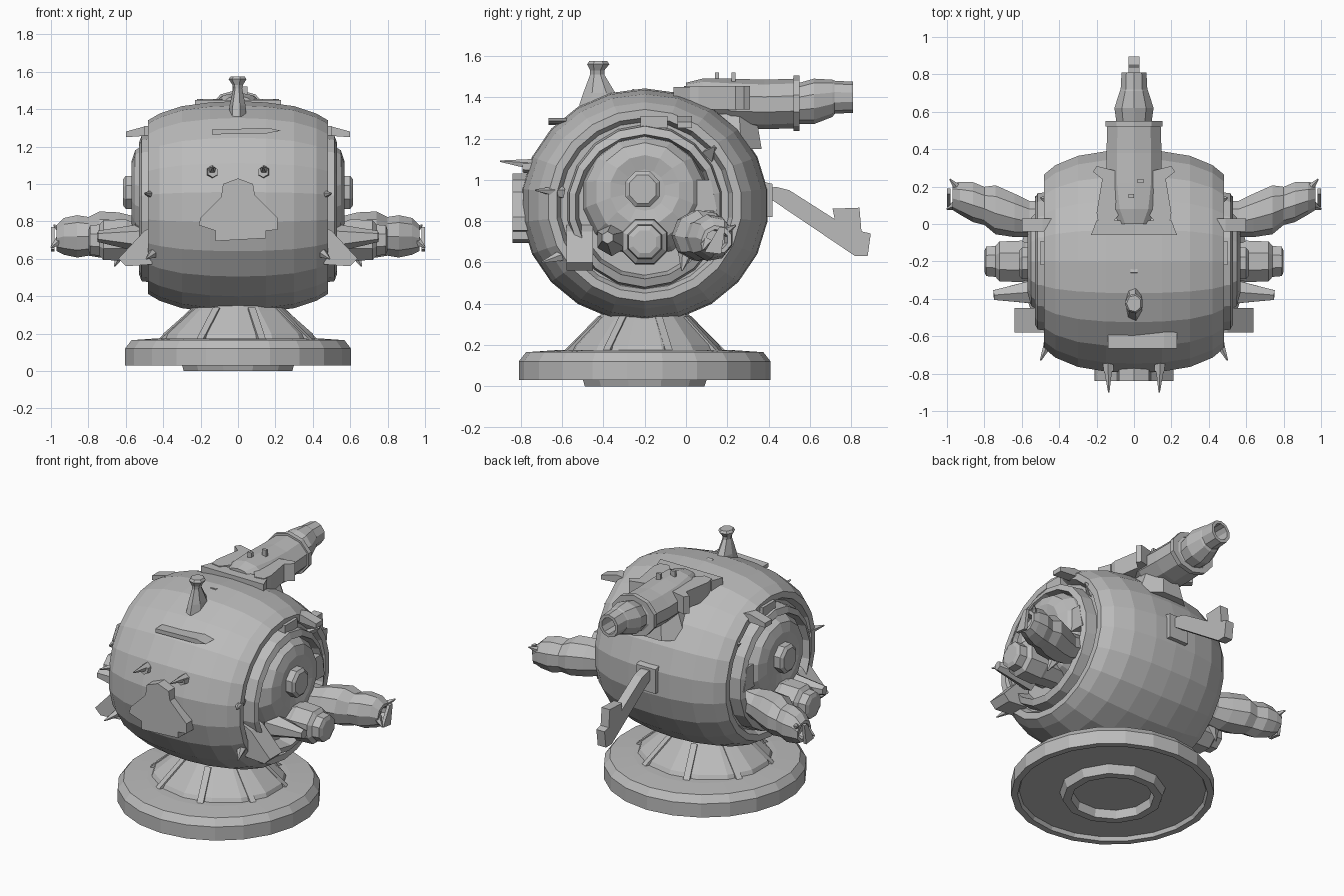
import bpy, bmesh, math
from mathutils import Vector

grey = bpy.data.materials.new("plain_grey")
grey.diffuse_color = (0.5, 0.5, 0.5, 1)


def finish(name, bm):
    bmesh.ops.recalc_face_normals(bm, faces=bm.faces)
    me = bpy.data.meshes.new(name)
    bm.to_mesh(me)
    bm.free()
    me.materials.append(grey)
    ob = bpy.data.objects.new(name, me)
    bpy.context.collection.objects.link(ob)
    return ob


def loft(name, axis, rings, n=10, mirror=False, closed=False):
    """Rings (x, y, z, ru, rv) square to the axis, joined into a skin."""
    u, v = {"x": ("y", "z"), "y": ("x", "z"), "z": ("x", "y")}[axis]
    unit = {"x": Vector((1, 0, 0)), "y": Vector((0, 1, 0)), "z": Vector((0, 0, 1))}
    for s in ((1, -1) if mirror else (1,)):
        bm = bmesh.new()
        loops = []
        for x, y, z, ru, rv in rings:
            loop = []
            for i in range(n):
                a = 2 * math.pi * (i + 0.5) / n
                p = Vector((x, y, z)) + unit[u] * ru * math.cos(a) + unit[v] * rv * math.sin(a)
                p.x *= s
                loop.append(bm.verts.new(p))
            loops.append(loop)
        pairs = list(zip(loops, loops[1:]))
        if closed:
            pairs.append((loops[-1], loops[0]))
        else:
            bm.faces.new(loops[0])
            bm.faces.new(loops[-1])
        for a, b in pairs:
            for i in range(n):
                j = (i + 1) % n
                bm.faces.new((a[i], a[j], b[j], b[i]))
        finish(name + ("_left" if s < 0 else ""), bm)


def slab(name, outline, axis, lo, hi, mirror=False):
    """2D outline pushed out along one axis between lo and hi."""
    def place(p, d):
        return {"x": (d, p[0], p[1]), "y": (p[0], d, p[1]), "z": (p[0], p[1], d)}[axis]
    for s in ((1, -1) if mirror else (1,)):
        bm = bmesh.new()
        a, b = [[bm.verts.new((s * c[0], c[1], c[2])) for c in (place(p, d) for p in outline)]
                for d in (lo, hi)]
        bm.faces.new(a)
        bm.faces.new(b)
        for i in range(len(a)):
            j = (i + 1) % len(a)
            bm.faces.new((a[i], a[j], b[j], b[i]))
        finish(name + ("_left" if s < 0 else ""), bm)


def spike(name, base, tip, r, n=5, r2=0.004):
    """Tapered point from base to tip, on both sides."""
    for s in (1, -1):
        a, b = (Vector((s * p[0], p[1], p[2])) for p in (base, tip))
        bm = bmesh.new()
        bmesh.ops.create_cone(bm, cap_ends=True, segments=n, radius1=r, radius2=r2, depth=(b - a).length)
        rot = (b - a).to_track_quat("Z", "Y")
        for vert in bm.verts:
            vert.co = rot @ vert.co + (a + b) / 2
        finish(name + ("_left" if s < 0 else ""), bm)


CY = -0.2
# barrel-shaped body turned about the x axis, with recessed ends
half = [(0.0, 0.6, 0.567), (0.15, 0.595, 0.56), (0.3, 0.57, 0.54), (0.42, 0.52, 0.50),
        (0.48, 0.47, 0.465), (0.48, 0.43, 0.425), (0.44, 0.41, 0.405)]
prof = [(-x, a, b) for x, a, b in reversed(half[1:])] + half
loft("body", "x", [(x, CY, 0.876, a, b) for x, a, b in prof], 22)

# side rings and stepped hub
loft("side_ring", "x", [(0.43, CY, 0.87, 0.38, 0.40), (0.515, CY, 0.87, 0.37, 0.39),
     (0.53, CY, 0.87, 0.34, 0.35), (0.43, CY, 0.87, 0.32, 0.33)], 18, True, True)
loft("side_disc", "x", [(0.42, CY, 0.92, 0.31, 0.30), (0.50, CY, 0.93, 0.29, 0.28),
     (0.55, CY, 0.94, 0.24, 0.24), (0.57, CY, 0.95, 0.17, 0.17), (0.555, CY, 0.95, 0.10, 0.10)], 14, True)
loft("hub", "x", [(0.53, -0.21, 0.955, 0.09, 0.095), (0.60, -0.21, 0.955, 0.09, 0.095),
     (0.615, -0.21, 0.955, 0.07, 0.075)], 8, True)

# short side barrel
loft("side_barrel", "x", [(0.45, -0.2, 0.70, 0.10, 0.10), (0.58, -0.2, 0.70, 0.11, 0.11),
     (0.60, -0.2, 0.70, 0.12, 0.12), (0.72, -0.2, 0.70, 0.115, 0.115), (0.74, -0.2, 0.70, 0.09, 0.09),
     (0.79, -0.2, 0.70, 0.085, 0.085), (0.80, -0.2, 0.70, 0.06, 0.06)], 8, True)
# long arm with an open cuff
loft("arm", "x", [(0.42, 0.03, 0.76, 0.09, 0.08), (0.56, 0.03, 0.73, 0.10, 0.10),
     (0.64, 0.05, 0.73, 0.12, 0.12), (0.74, 0.08, 0.73, 0.135, 0.125), (0.80, 0.10, 0.72, 0.105, 0.105),
     (0.86, 0.12, 0.72, 0.11, 0.115), (0.93, 0.14, 0.72, 0.09, 0.10), (0.97, 0.15, 0.71, 0.075, 0.07),
     (0.97, 0.15, 0.71, 0.055, 0.05), (0.92, 0.14, 0.71, 0.05, 0.045)], 9, True)
spike("claw_top", (0.94, 0.19, 0.75), (0.985, 0.24, 0.78), 0.025)
spike("claw_front", (0.95, 0.10, 0.70), (1.0, 0.08, 0.66), 0.03)
slab("claw_plate", [(0.09, 0.65), (0.17, 0.64), (0.19, 0.77), (0.16, 0.77)], "x", 0.98, 1.0, True)
spike("arm_spur", (0.62, 0.0, 0.65), (0.66, -0.02, 0.56), 0.04)

# lower front fin, side point and upper tab
slab("side_fin", [(0.44, 0.78), (0.50, 0.75), (0.64, 0.60), (0.60, 0.56), (0.46, 0.57)],
     "y", -0.58, -0.45, True)
spike("side_point", (0.5, -0.36, 0.71), (0.75, -0.38, 0.72), 0.08, 6, 0.03)
slab("upper_tab", [(0.40, 1.30), (0.49, 1.31), (0.60, 1.28), (0.60, 1.25), (0.46, 1.26)],
     "y", -0.04, 0.03, True)
slab("top_bracket", [(-0.22, 1.25), (-0.09, 1.25), (-0.09, 1.31), (-0.22, 1.31)], "x", 0.40, 0.50, True)
spike("rear_side_tab", (0.42, 0.12, 1.13), (0.50, 0.14, 1.16), 0.05, 4)
slab("inner_panel", [(0.02, 0.85), (0.15, 0.85), (0.12, 1.0), (0.0, 1.0)], "x", 0.42, 0.53, True)

# stand: dished disc, flared neck and underside ring
loft("stand", "z", [(0, CY, z, r, r) for r, z in
     [(0.56, 0.055), (0.57, 0.03), (0.61, 0.03), (0.61, 0.12), (0.575, 0.165), (0.43, 0.175)]], 22)
loft("neck", "z", [(0, CY, z, a, b) for a, b, z in
     [(0.43, 0.39, 0.15), (0.41, 0.36, 0.20), (0.27, 0.24, 0.32), (0.22, 0.20, 0.36)]], 14)
loft("foot_ring", "z", [(0, CY, z, r, r) for r, z in
     [(0.32, 0.06), (0.30, 0.0), (0.25, 0.0), (0.24, 0.06)]], 12, closed=True)
for k in range(8):
    t = k * math.pi / 4 + 0.3
    c, s = math.cos(t), math.sin(t)
    outline = [(0.44, 0.17), (0.25, 0.34), (0.22, 0.30), (0.38, 0.16)]
    slab("neck_rib", outline, "y", -0.02, 0.02)
    rib = bpy.context.collection.objects[-1]
    for vert in rib.data.vertices:
        x, y, z = vert.co
        vert.co = (x * c - y * s, (x * s + y * c) * 0.92 + CY, z)

# rear cannon with an open muzzle
loft("cannon", "y", [(0, y, z, a, b) for y, z, a, b in
     [(0.0, 1.43, 0.08, 0.04), (0.08, 1.41, 0.13, 0.08), (0.22, 1.37, 0.155, 0.12),
      (0.38, 1.365, 0.155, 0.12), (0.53, 1.37, 0.15, 0.12), (0.55, 1.37, 0.10, 0.10),
      (0.62, 1.38, 0.11, 0.11), (0.71, 1.395, 0.08, 0.09), (0.72, 1.40, 0.075, 0.08),
      (0.81, 1.40, 0.07, 0.075), (0.81, 1.40, 0.05, 0.055), (0.70, 1.40, 0.05, 0.055)]], 10)
loft("cannon_band", "y", [(0, y, 1.37, r, r * 0.84) for y, r in
     [(0.52, 0.12), (0.52, 0.16), (0.55, 0.16), (0.55, 0.12)]], 10, closed=True)
loft("cannon_mount", "z", [(0, 0.20, 1.15, 0.20, 0.18), (0, 0.20, 1.32, 0.13, 0.15)], 8)
slab("fork", [(0.08, 0.05), (0.13, -0.01), (0.19, 0.0), (0.20, 0.06), (0.17, 0.24), (0.22, 0.28),
     (0.20, 0.31), (0.08, 0.28)], "z", 1.34, 1.455, True)
for sx, y in ((-0.03, 0.14), (0.02, 0.22)):
    slab("cannon_sight", [(sx, y), (sx + 0.03, y), (sx + 0.03, y + 0.02), (sx, y + 0.02)], "z", 1.45, 1.52)
slab("crown_block", [(-0.23, -0.06), (0.23, -0.06), (0.20, 0.02), (-0.20, 0.02)], "z", 1.34, 1.45)

# rear lever with raised end
slab("lever", [(0.36, 0.96), (0.44, 0.965), (0.50, 0.95), (0.72, 0.81), (0.71, 0.86), (0.84, 0.865),
     (0.85, 0.75), (0.895, 0.74), (0.88, 0.63), (0.82, 0.63), (0.42, 0.90)], "x", -0.03, 0.03)
slab("lever_socket", [(0.33, 0.82), (0.42, 0.82), (0.42, 0.98), (0.33, 1.0)], "x", -0.07, 0.07)

# top chimney
loft("chimney", "z", [(0, y, z, a, b) for y, z, a, b in
     [(-0.42, 1.36, 0.05, 0.10), (-0.42, 1.42, 0.045, 0.08), (-0.43, 1.51, 0.025, 0.035),
      (-0.43, 1.53, 0.03, 0.035), (-0.425, 1.56, 0.05, 0.055), (-0.425, 1.575, 0.04, 0.045)]], 7)
slab("chimney_fin", [(-0.27, 1.36), (-0.20, 1.36), (-0.20, 1.43), (-0.26, 1.44)], "x", -0.02, 0.02)

# face: brow bar, eyes, spikes and mouth plate
slab("brow_bar", [(-0.14, 1.265), (0.15, 1.27), (0.23, 1.285), (0.16, 1.30), (-0.14, 1.29)],
     "y", -0.665, -0.56)
spike("eye", (0.14, -0.72, 1.06), (0.135, -0.79, 1.065), 0.035, 6, 0.03)
spike("face_spike", (0.14, -0.72, 1.07), (0.135, -0.90, 1.09), 0.032)
spike("corner_spike", (0.44, -0.60, 0.94), (0.50, -0.73, 0.95), 0.035)
spike("lower_spike", (0.44, -0.58, 0.64), (0.49, -0.70, 0.60), 0.035)
slab("mouth_plate", [(-0.08, 1.0), (0.0, 1.03), (0.08, 1.0), (0.09, 0.94), (0.21, 0.82), (0.21, 0.755),
     (0.15, 0.75), (0.15, 0.71), (-0.12, 0.695), (-0.12, 0.75), (-0.21, 0.78), (-0.20, 0.82),
     (-0.09, 0.93)], "y", -0.84, -0.74)
